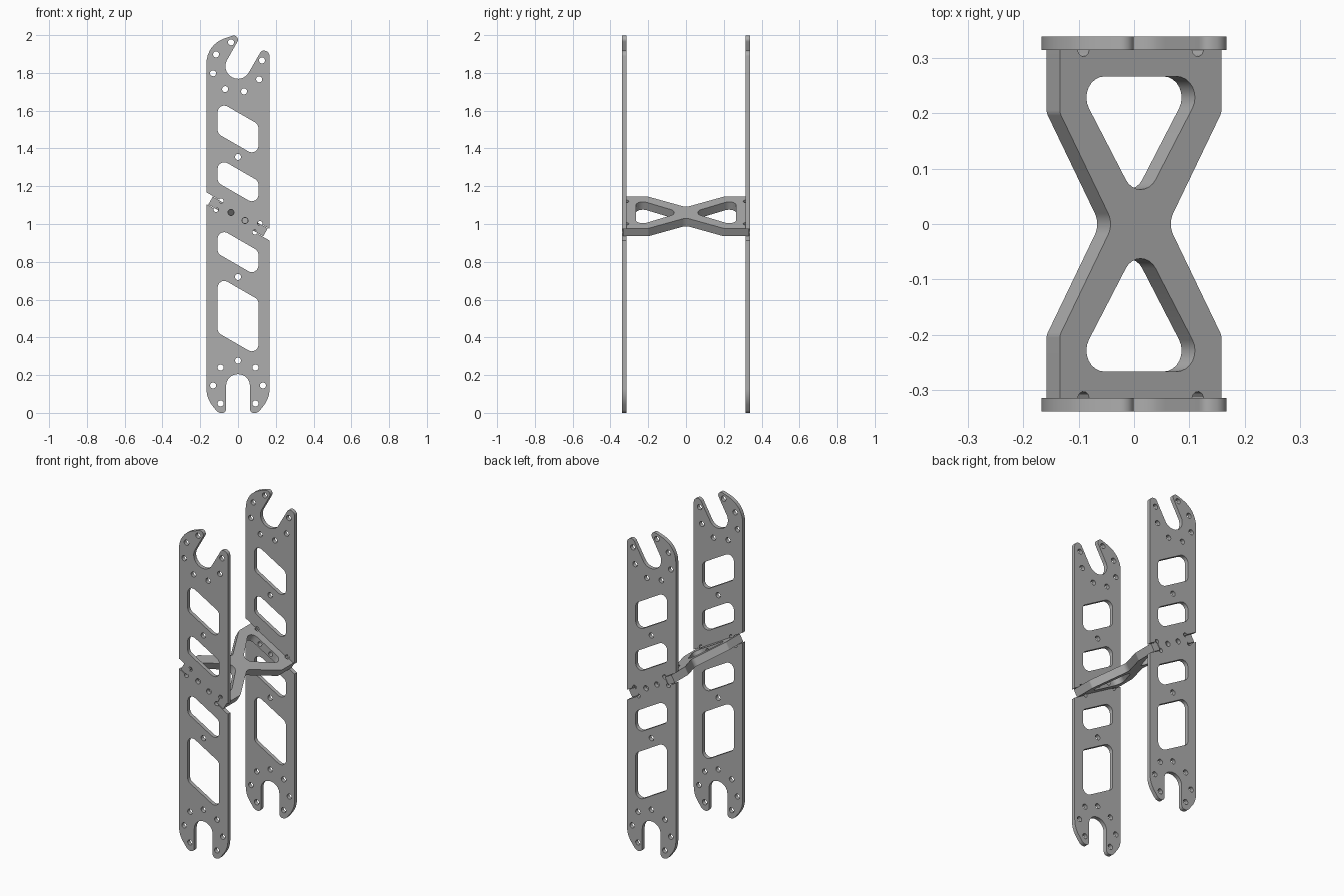
import bpy, bmesh
from math import sin, cos, tan, pi, radians
from mathutils import Vector, Matrix

if "Cube" in bpy.data.objects:
    bpy.data.objects.remove(bpy.data.objects["Cube"])

TILT = radians(30)
MID_Z = 1.04            # height of the brace centre
BRACE_T = 0.048         # brace thickness
PLATE_T = 0.024
PLATE_Y = 0.326
INNER = PLATE_Y - PLATE_T / 2
TAB = 0.119             # inner edge of the tabs and notches

grey = bpy.data.materials.new("machined grey")
grey.use_nodes = True
colour = (0.42, 0.42, 0.42, 1)
grey.diffuse_color = colour
grey.node_tree.nodes["Principled BSDF"].inputs["Base Color"].default_value = colour


def rounded(corners, steps=8):
    """Round each (x, y, r) corner; a negative r makes a drilled corner relief."""
    out, n = [], len(corners)
    for i, (x, y, r) in enumerate(corners):
        p = Vector((x, y))
        a = Vector(corners[i - 1][:2]) - p
        b = Vector(corners[(i + 1) % n][:2]) - p
        la, lb = a.length, b.length
        a, b = a.normalized(), b.normalized()
        if r == 0:
            out.append(p)
            continue
        mid = (a + b).normalized()
        half = a.angle(b) / 2
        side = 1 if a.x * b.y - a.y * b.x > 0 else -1
        if r < 0:
            centre, start, sweep, radius = p, a, -side * (2 * pi - 2 * half), -r
        else:
            cut = min(r / tan(half), la * 0.49, lb * 0.49)
            radius = cut * tan(half)
            centre = p + mid * (radius / sin(half))
            start = (p + a * cut - centre).normalized()
            sweep = -side * (pi - 2 * half)
        for k in range(steps + 1):
            t = sweep * k / steps
            turn = Vector((start.x * cos(t) - start.y * sin(t),
                           start.x * sin(t) + start.y * cos(t)))
            out.append(centre + turn * radius)
    return out


def circle(x, y, r, n=20):
    return [Vector((x + r * cos(2 * pi * k / n), y + r * sin(2 * pi * k / n)))
            for k in range(n)]


def sheet(name, loops, thickness, matrix):
    """Cut a flat sheet: the first loop is the outline, the rest are openings."""
    curve = bpy.data.curves.new(name, 'CURVE')
    curve.dimensions, curve.fill_mode = '2D', 'BOTH'
    curve.extrude = thickness / 2
    for loop in loops:
        spline = curve.splines.new('POLY')
        spline.points.add(len(loop) - 1)
        for point, p in zip(spline.points, loop):
            point.co = (p.x, p.y, 0, 1)
        spline.use_cyclic_u = True
    obj = bpy.data.objects.new(name, curve)
    bpy.context.collection.objects.link(obj)
    select(obj)
    bpy.ops.object.convert(target='MESH')
    obj = bpy.context.object
    obj.name = name
    bm = bmesh.new()
    bm.from_mesh(obj.data)
    bmesh.ops.remove_doubles(bm, verts=bm.verts, dist=0.0001)
    bmesh.ops.recalc_face_normals(bm, faces=bm.faces)
    bm.to_mesh(obj.data)
    bm.free()
    obj.data.materials.clear()
    obj.data.materials.append(grey)
    obj.matrix_world = matrix
    return obj


def select(obj):
    bpy.ops.object.select_all(action='DESELECT')
    obj.select_set(True)
    bpy.context.view_layer.objects.active = obj


def on_brace(u, v):
    """Point on the plate from brace coordinates (along, across)."""
    return (u * cos(TILT) + v * sin(TILT), MID_Z - u * sin(TILT) + v * cos(TILT))


# Notch in a plate edge that receives a brace tab
W = 0.167
def notch(side):
    gap = side * (BRACE_T / 2 + 0.003)
    mouth = lambda v: on_brace((side * W - v * sin(TILT)) / cos(TILT), v)
    return [(*mouth(-gap), 0), (*on_brace(side * TAB, -gap), -0.013),
            (*on_brace(side * TAB, gap), -0.013), (*mouth(gap), 0)]


# Plate outline, counter-clockwise from the lower right prong
prong = [(0.063, 0.205, 0.062), (0.063, 0.0, 0.025), (0.105, -0.002, 0.06), (W, 0.08, 0.14)]
outline = prong + notch(1)
outline += [(W, 1.91, 0.035), (0.126, 1.922, 0.022),
            (0.024, 1.745, 0.066), (-0.09, 1.811, 0.066),
            (0.025, 2.015, 0.022), (-W, 1.95, 0.15)]
outline += notch(-1)
outline += [(-x, z, r) for x, z, r in reversed(prong)]

# Slanted windows, given by their top and bottom heights on the centre line
windows = []
for top, bottom in [(1.59, 1.416), (1.29, 1.157), (0.92, 0.782), (0.662, 0.363)]:
    hw = 0.108
    drop = hw * tan(TILT)
    windows.append(rounded([(-hw, top + drop, 0.035), (-hw, bottom + drop, 0.035),
                            (hw, bottom - drop, 0.035), (hw, top - drop, 0.035)]))

# Bolt holes
spots = [(-0.037, 1.962), (-0.116, 1.898), (-0.132, 1.798), (-0.068, 1.714),
         (0.032, 1.702), (0.112, 1.766), (0.127, 1.866),
         (0, 1.355), (0, 0.72), (0, 0.277)]
for x, z in [(0.092, 0.24), (0.132, 0.145), (0.092, 0.05)]:
    spots += [(x, z), (-x, z)]
spots += [on_brace(0.043, 0), on_brace(-0.043, 0)]
holes = [circle(x, z, 0.016) for x, z in spots]

plates = []
for name, y in (("front_plate", -PLATE_Y), ("back_plate", PLATE_Y)):
    place = Matrix.Translation((0, y, 0)) @ Matrix.Rotation(pi / 2, 4, 'X')
    plates.append(sheet(name, [rounded(outline)] + windows + holes, PLATE_T, place))

# Hourglass brace with end tabs and two triangular windows
END = PLATE_Y + 0.008
quarter = [(0.168, 0.2, 0.02), (0.168, END, 0), (TAB, END, 0), (TAB, INNER, -0.012)]
back = quarter + [(-x, y, r) for x, y, r in reversed(quarter)]
shape = [(0.057, 0, 0.04)] + back + [(-0.057, 0, 0.04)]
shape += [(-x, -y, r) for x, y, r in back]
loops = [rounded(shape)]
for s in (1, -1):
    loops.append(rounded([(0, s * 0.028, 0.036), (0.142, s * 0.266, 0.038),
                          (-0.142, s * 0.266, 0.038)]))
tilt = Matrix.Translation((0, 0, MID_Z)) @ Matrix.Rotation(TILT, 4, 'Y')
brace = sheet("cross_brace", loops, BRACE_T, tilt)

# Bolt bores through the brace ends
for s in (1, -1):
    for u in (0.043, -0.043):
        bpy.ops.mesh.primitive_cylinder_add(vertices=20, radius=0.014, depth=0.12)
        cutter = bpy.context.object
        cutter.hide_render = True
        cutter.matrix_world = (tilt @ Matrix.Translation((u, s * 0.29, 0))
                               @ Matrix.Rotation(pi / 2, 4, 'X'))
        select(brace)
        mod = brace.modifiers.new("bore", 'BOOLEAN')
        mod.operation, mod.solver, mod.object = 'DIFFERENCE', 'EXACT', cutter
        bpy.ops.object.modifier_apply(modifier=mod.name)
        bpy.data.objects.remove(cutter)

for obj in plates + [brace]:
    select(obj)
    bpy.ops.object.shade_smooth_by_angle(angle=radians(30))
